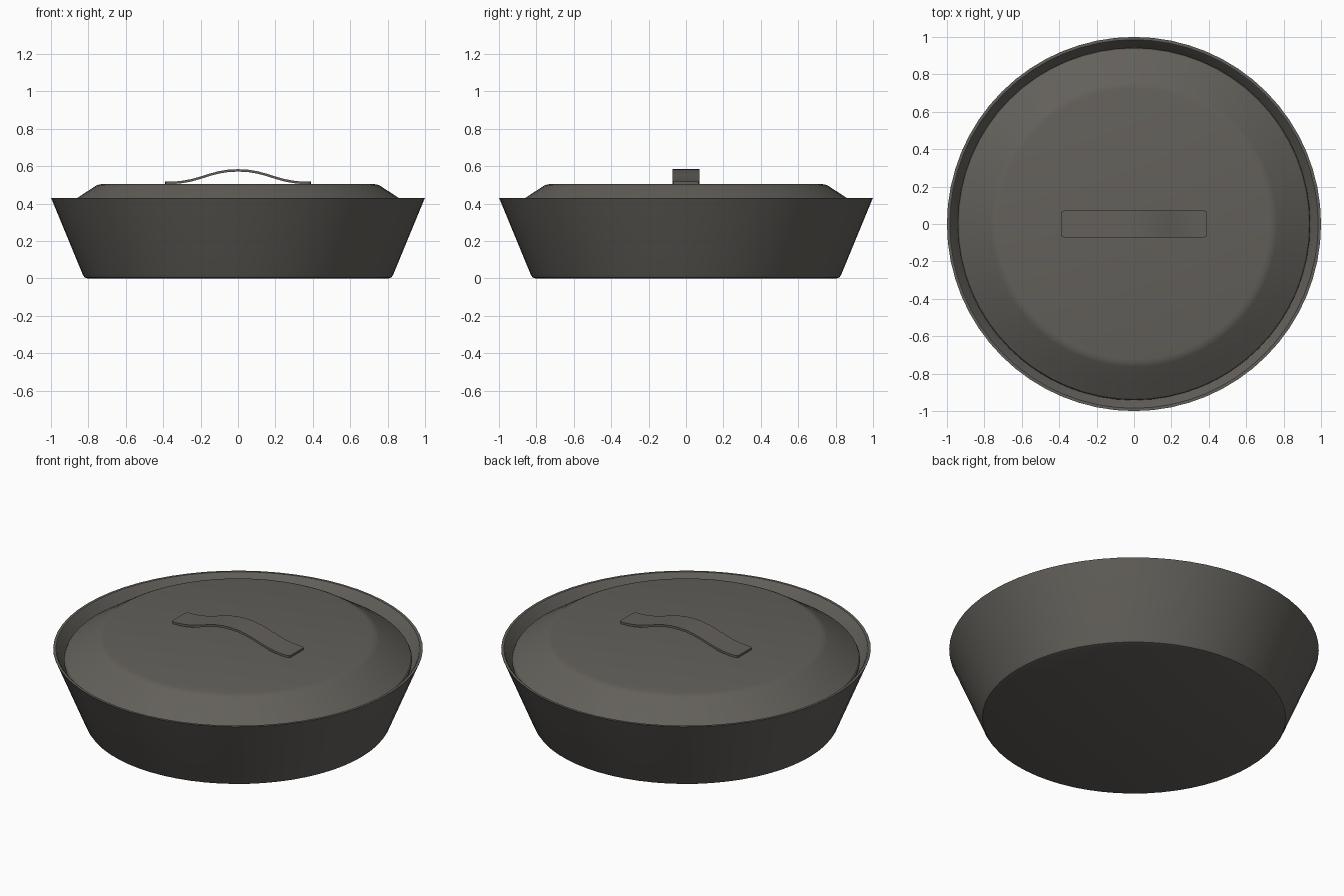
import bpy, bmesh, math

if "Cube" in bpy.data.objects:
    bpy.data.objects.remove(bpy.data.objects["Cube"])

iron = bpy.data.materials.new("dark_iron_grey")
iron.diffuse_color = (0.125, 0.117, 0.104, 1)
iron.use_nodes = True
iron.node_tree.nodes["Principled BSDF"].inputs["Base Color"].default_value = iron.diffuse_color
N = 64


def finish(name, bm, angle=30):
    bmesh.ops.recalc_face_normals(bm, faces=bm.faces)
    me = bpy.data.meshes.new(name)
    bm.to_mesh(me)
    bm.free()
    ob = bpy.data.objects.new(name, me)
    bpy.context.collection.objects.link(ob)
    me.materials.append(iron)
    bpy.ops.object.select_all(action='DESELECT')
    ob.select_set(True)
    bpy.context.view_layer.objects.active = ob
    bpy.ops.object.shade_smooth_by_angle(angle=math.radians(angle))
    return ob


def lathe(name, profile):
    """Spin an (r, z) profile; both ends are capped with flat discs."""
    bm = bmesh.new()
    rings = [[bm.verts.new((r * math.cos(2 * math.pi * i / N),
                            r * math.sin(2 * math.pi * i / N), z))
              for i in range(N)] for r, z in profile]
    for a, b in zip(rings, rings[1:]):
        for i in range(N):
            j = (i + 1) % N
            bm.faces.new((a[i], a[j], b[j], b[i]))
    bm.faces.new(rings[0])
    bm.faces.new(rings[-1])
    return finish(name, bm)


# Flared pan: outside wall, thin rim, hollow inside
lathe("pan_body", [(0.805, 0), (0.82, 0.005), (0.829, 0.018), (0.997, 0.425),
                   (1.0, 0.43), (0.985, 0.43), (0.98, 0.426),
                   (0.815, 0.035), (0.79, 0.025)])

# Lid: sunken edge, sloping shoulder, flat top, hollow underside
lathe("lid", [(0.72, 0.485), (0.745, 0.475), (0.94, 0.352), (0.942, 0.368),
              (0.935, 0.382), (0.86, 0.43), (0.765, 0.492), (0.75, 0.5),
              (0.725, 0.505)])

# Strap handle: flat ends and an arched middle
half = [(0.0, 0.584, 0.072), (0.05, 0.582, 0.072), (0.10, 0.574, 0.072),
        (0.15, 0.561, 0.072), (0.20, 0.545, 0.072), (0.25, 0.531, 0.072),
        (0.30, 0.522, 0.072), (0.34, 0.518, 0.072), (0.375, 0.517, 0.072),
        (0.386, 0.517, 0.068), (0.39, 0.517, 0.058)]
path = [(-x, z, w) for x, z, w in reversed(half[1:])] + half
bm = bmesh.new()
T = 0.013
rows = [[bm.verts.new(p) for p in ((x, -w, z), (x, w, z), (x, w, z - T), (x, -w, z - T))]
        for x, z, w in path]
for a, b in zip(rows, rows[1:]):
    for i in range(4):
        j = (i + 1) % 4
        bm.faces.new((a[i], a[j], b[j], b[i]))
bm.faces.new(rows[0])
bm.faces.new(rows[-1])
finish("lid_handle", bm)
